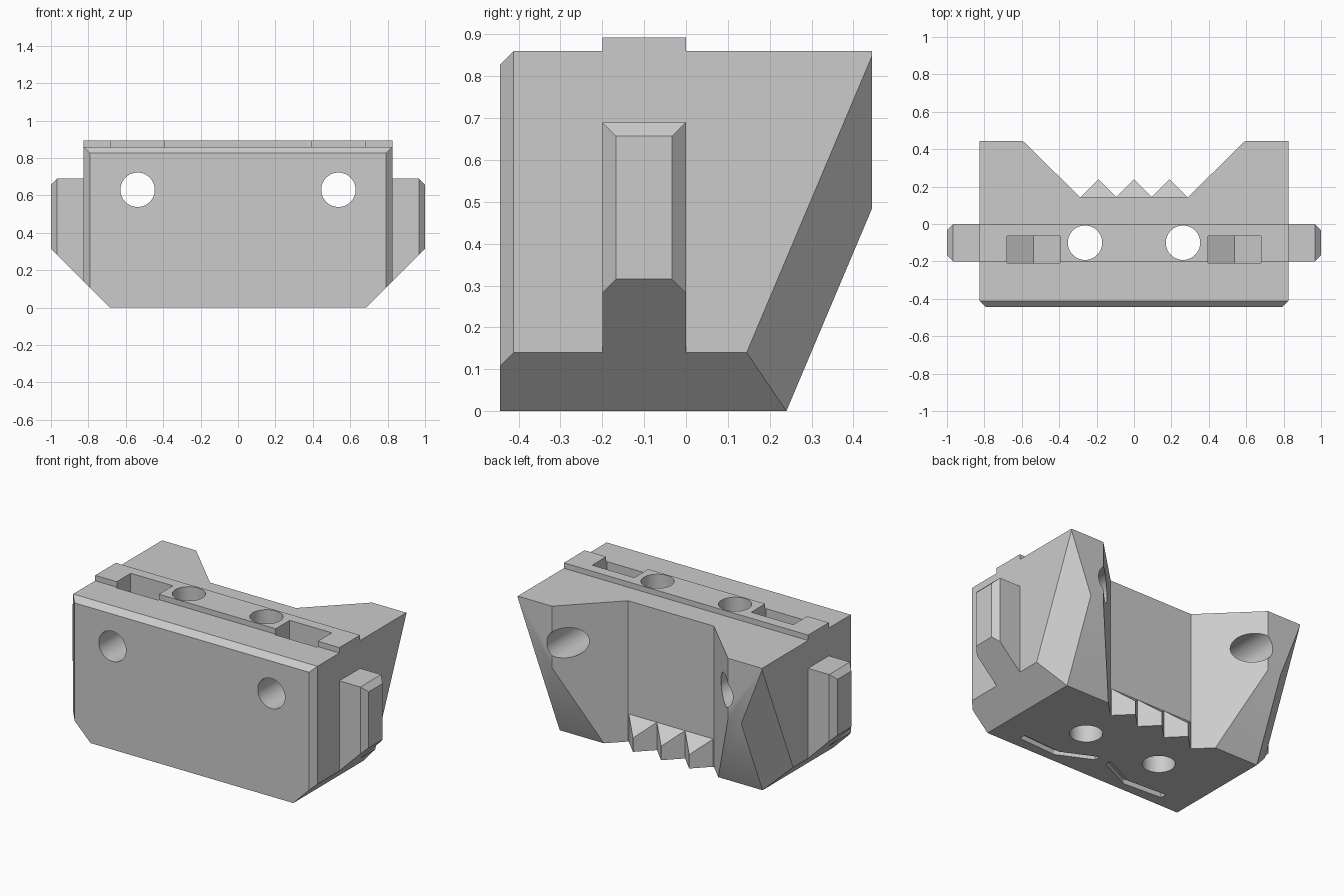
import bpy, bmesh, math
from mathutils import Vector

if "Cube" in bpy.data.objects:
    bpy.data.objects.remove(bpy.data.objects["Cube"])

grey = bpy.data.materials.new("plain_grey")
grey.use_nodes = True
grey.diffuse_color = (0.6, 0.6, 0.6, 1)
grey.node_tree.nodes["Principled BSDF"].inputs["Base Color"].default_value = (0.6, 0.6, 0.6, 1)


def prism(name, outline, axis, low, high, chops=()):
    """Extrude a 2D outline along an axis, then slice off everything beyond each plane."""
    place = {"x": lambda a, b, h: (h, a, b),
             "y": lambda a, b, h: (a, h, b),
             "z": lambda a, b, h: (a, b, h)}[axis]
    bm = bmesh.new()
    base = [bm.verts.new(place(a, b, low)) for a, b in outline]
    top = [bm.verts.new(place(a, b, high)) for a, b in outline]
    bm.faces.new(base)
    bm.faces.new(top)
    n = len(outline)
    for i in range(n):
        j = (i + 1) % n
        bm.faces.new((base[i], base[j], top[j], top[i]))
    for point, normal in chops:
        cut = bmesh.ops.bisect_plane(bm, geom=bm.verts[:] + bm.edges[:] + bm.faces[:],
                                     plane_co=point, plane_no=normal, clear_outer=True)
        edges = [e for e in cut["geom_cut"] if isinstance(e, bmesh.types.BMEdge)]
        bmesh.ops.edgenet_fill(bm, edges=edges)
    bmesh.ops.recalc_face_normals(bm, faces=bm.faces[:])
    mesh = bpy.data.meshes.new(name)
    bm.to_mesh(mesh)
    bm.free()
    mesh.materials.append(grey)
    obj = bpy.data.objects.new(name, mesh)
    bpy.context.collection.objects.link(obj)
    return obj


def rect(a0, a1, b0, b1):
    return [(a0, b0), (a1, b0), (a1, b1), (a0, b1)]


def circle(a, b, r, sides=48, turn=0):
    steps = [turn + math.tau * i / sides for i in range(sides)]
    return [(a + r * math.cos(t), b + r * math.sin(t)) for t in steps]


def combine(target, tool, operation):
    """Apply a boolean and discard the tool."""
    mod = target.modifiers.new("boolean", "BOOLEAN")
    mod.object, mod.operation, mod.solver = tool, operation, "EXACT"
    bpy.context.view_layer.objects.active = target
    bpy.ops.object.modifier_apply(modifier=mod.name)
    bpy.data.objects.remove(tool)


W, D, H = 0.825, 0.445, 0.86      # body half width, half depth, height
C = 0.033                         # small chamfer
FOOT = 0.685                      # half width of the underside
HOLE = 0.092

# Main block: sloped back, bevelled back corners, chamfered front edges
slope = Vector((0, 0.205, 0.485))
back_foot = Vector((0, 0.24, 0))
chops = [(back_foot, slope.cross((-1, 0, 0)) * -1),
         ((0, -D, H - C), (0, -1, 1))]
if chops[0][1].y < 0:
    chops[0] = (back_foot, -chops[0][1])
for s in (-1, 1):
    corner = Vector((s * W, 0.145, 0.14))
    normal = slope.cross(Vector((s * FOOT, 0.24, 0)) - corner)
    if normal.x * s < 0:
        normal.negate()
    chops += [(corner, normal), ((s * (W - C), -D, 0), (s, -1, 0))]
body = prism("jaw_block", rect(-W, W, -D, D), "z", 0, H, chops)

# Side guide rails with chamfered ends
chops = []
for s in (-1, 1):
    chops += [((s, 0, 0.69 - C), (s, 0, 1)),
              ((s, -0.2 + C, 0), (s, -1, 0)),
              ((s, -C, 0), (s, 1, 0))]
rails = prism("side_rails", rect(-1, 1, 0.05, 0.69), "y", -0.2, 0, chops)
combine(body, rails, "UNION")

# Raised strip across the top
combine(body, prism("top_strip", rect(-W, W, 0.8, 0.893), "y", -0.2, 0), "UNION")

# Angled lower corners
for s in (-1, 1):
    wedge = [(s * (FOOT - 0.1), -0.1), (s * 1.1, -0.1), (s * 1.1, 1.1 - FOOT)]
    combine(body, prism("corner_cutter", wedge, "y", -1, 1), "DIFFERENCE")

# Tapered notch in the back
notch = [(-0.29, 0.145), (0.29, 0.145), (0.605, 0.455), (-0.605, 0.455)]
combine(body, prism("notch_cutter", notch, "z", -0.1, 1), "DIFFERENCE")

# Gripping teeth along the foot of the notch
for x in (-0.19, 0, 0.19):
    tooth = [(x - 0.11, 0.13), (x + 0.11, 0.13), (x, 0.24)]
    combine(body, prism("tooth", tooth, "z", 0, 0.4,
                        [((0, 0.24, 0.085), (0, 0.085, 0.095))]), "UNION")

for s in (-1, 1):
    x = s * 0.537
    # Screw hole through the front, with a hexagonal nut pocket open at the top
    combine(body, prism("front_hole", circle(x, 0.63, HOLE), "y", -1, 1), "DIFFERENCE")
    half = 0.142
    r = half / math.cos(math.pi / 6)
    pocket = [(x - half, 1), (x - half, 0.63 - r / 2), (x, 0.63 - r),
              (x + half, 0.63 - r / 2), (x + half, 1)]
    combine(body, prism("nut_pocket", pocket, "y", -0.208, -0.065), "DIFFERENCE")
    # Vertical screw hole
    combine(body, prism("upright_hole", circle(s * 0.262, -0.1, HOLE), "z", -0.1, 1), "DIFFERENCE")
    # Shallow bent groove in the underside
    path = [(0.51, -0.355), (0.25, -0.37), (0.04, -0.27)]
    groove = [(s * a, b - 0.02) for a, b in path] + [(s * a, b + 0.02) for a, b in reversed(path)]
    combine(body, prism("groove", groove, "z", -0.1, 0.03), "DIFFERENCE")

# Smooth hole walls, crisp edges elsewhere
bpy.ops.object.select_all(action="DESELECT")
body.select_set(True)
bpy.context.view_layer.objects.active = body
bpy.ops.object.shade_smooth_by_angle(angle=math.radians(25))
